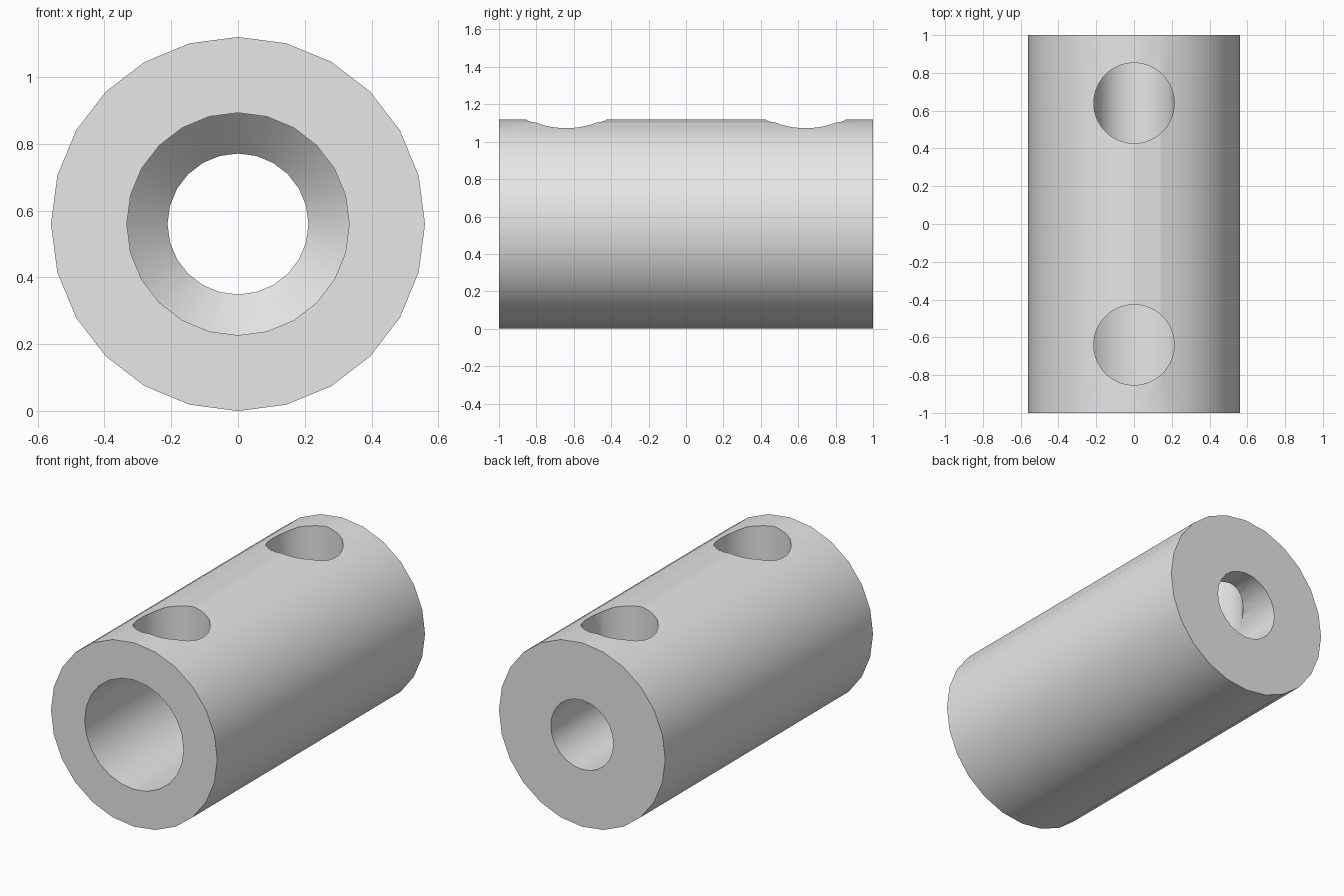
import bpy, bmesh, math
from mathutils import Matrix

default = bpy.data.objects.get("Cube")
if default:
    bpy.data.objects.remove(default, do_unlink=True)

OUTER, WIDE_BORE, NARROW_BORE = 0.56, 0.333, 0.211
HALF_LENGTH, TAPER = 1.0, 0.061
SIDES = 24
HOLE_RADIUS, HOLE_Y = 0.213, 0.64

# Single plain material
grey = bpy.data.materials.new("plain grey")
grey.use_nodes = True
colour = (0.8, 0.8, 0.8, 1)
grey.diffuse_color = colour
grey.node_tree.nodes["Principled BSDF"].inputs["Base Color"].default_value = colour


def make_object(name, bm):
    bmesh.ops.recalc_face_normals(bm, faces=bm.faces)
    mesh = bpy.data.meshes.new(name)
    bm.to_mesh(mesh)
    bm.free()
    mesh.materials.append(grey)
    obj = bpy.data.objects.new(name, mesh)
    bpy.context.collection.objects.link(obj)
    return obj


# Sleeve: closed (radius, y) profile revolved around the long axis
profile = [
    (OUTER, -HALF_LENGTH), (OUTER, HALF_LENGTH),
    (NARROW_BORE, HALF_LENGTH), (NARROW_BORE, TAPER),
    (WIDE_BORE, -TAPER), (WIDE_BORE, -HALF_LENGTH),
]
bm = bmesh.new()
rings = []
for i in range(SIDES):
    a = math.tau * i / SIDES
    rings.append([bm.verts.new((r * math.sin(a), y, OUTER + r * math.cos(a)))
                  for r, y in profile])
for i in range(SIDES):
    ring, following = rings[i], rings[(i + 1) % SIDES]
    for j in range(len(profile)):
        k = (j + 1) % len(profile)
        bm.faces.new((ring[j], ring[k], following[k], following[j]))
sleeve = make_object("coupling_sleeve", bm)

# Two round screw holes from the top into the bore
bm = bmesh.new()
for y in (-HOLE_Y, HOLE_Y):
    bmesh.ops.create_cone(bm, cap_ends=True, segments=64,
                          radius1=HOLE_RADIUS, radius2=HOLE_RADIUS, depth=OUTER * 1.5,
                          matrix=Matrix.Translation((0, y, OUTER * 1.75)))
cutter = make_object("screw_hole_cutter", bm)
cutter.hide_render = True

cut = sleeve.modifiers.new("screw holes", 'BOOLEAN')
cut.operation = 'DIFFERENCE'
cut.solver = 'EXACT'
cut.object = cutter

bpy.ops.object.select_all(action='DESELECT')
sleeve.select_set(True)
bpy.context.view_layer.objects.active = sleeve
bpy.ops.object.modifier_apply(modifier=cut.name)
bpy.data.objects.remove(cutter, do_unlink=True)

# Smooth round walls, crisp rims
bpy.ops.object.shade_smooth_by_angle(angle=math.radians(30))
